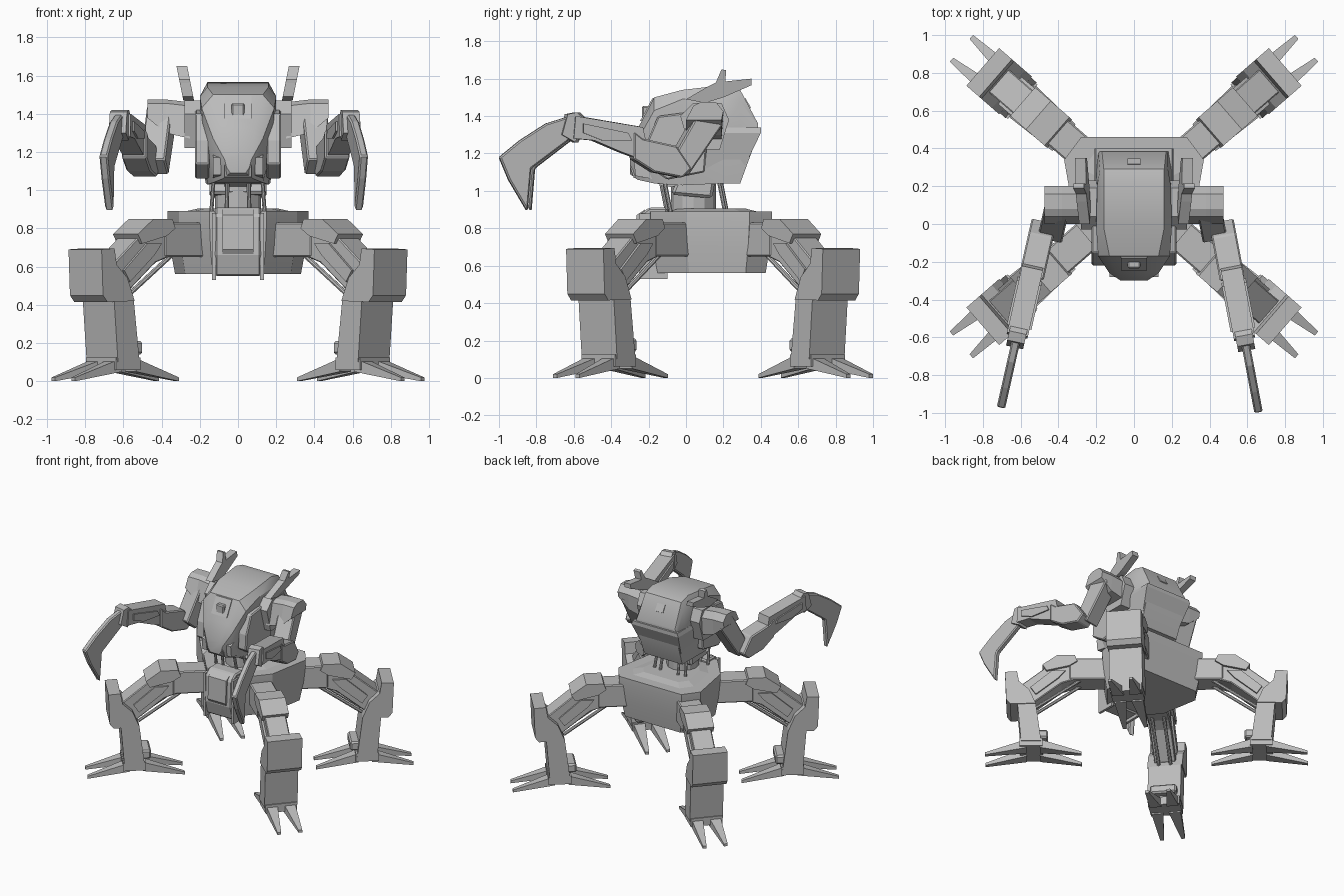
import bpy, bmesh, math
from mathutils import Matrix, Vector

cube = bpy.data.objects.get("Cube")
if cube:
    bpy.data.objects.remove(cube, do_unlink=True)

grey = bpy.data.materials.new("plain grey")
grey.use_nodes = True
COLOUR = (.5, .5, .5, 1)
grey.diffuse_color = COLOUR
grey.node_tree.nodes["Principled BSDF"].inputs["Base Color"].default_value = COLOUR


def frame(origin, along, across):
    """Map (along, across, up) coordinates to the model's space."""
    m = Matrix.Identity(4)
    m.col[0][:3] = along
    m.col[1][:3] = across
    m.col[3][:3] = origin
    return m


# Profiles are drawn as (y, z) and extruded along x by default
SIDE = frame((0, 0, 0), (0, 1, 0), (1, 0, 0))


def skin(name, rings, smooth=False, bevel=0):
    """Join matching rings of points into one closed solid."""
    bm = bmesh.new()
    rows = [[bm.verts.new(p) for p in ring] for ring in rings]
    count = len(rows[0])
    for a, b in zip(rows, rows[1:]):
        for i in range(count):
            j = (i + 1) % count
            bm.faces.new((a[i], a[j], b[j], b[i]))
    bm.faces.new(rows[0])
    bm.faces.new(rows[-1])
    bmesh.ops.recalc_face_normals(bm, faces=bm.faces)
    mesh = bpy.data.meshes.new(name)
    bm.to_mesh(mesh)
    bm.free()
    mesh.materials.append(grey)
    obj = bpy.data.objects.new(name, mesh)
    bpy.context.collection.objects.link(obj)
    if bevel:
        mod = obj.modifiers.new("edge bevel", "BEVEL")
        mod.width = bevel
        mod.segments = 1
    if smooth:
        bpy.ops.object.select_all(action="DESELECT")
        obj.select_set(True)
        bpy.context.view_layer.objects.active = obj
        bpy.ops.object.shade_smooth_by_angle(angle=math.radians(28))
    return obj


def prism(name, profile, v0, v1, space=SIDE, bevel=0):
    rings = [[space @ Vector((u, v, z)) for u, z in profile] for v in (v0, v1)]
    return skin(name, rings, bevel=bevel)


def block(name, u0, u1, v0, v1, z0, z1, space=SIDE, bevel=0):
    return prism(name, [(u0, z0), (u1, z0), (u1, z1), (u0, z1)], v0, v1, space, bevel)


def rod(name, start, end, radius, sides=8):
    start, end = Vector(start), Vector(end)
    turn = (end - start).to_track_quat("Z", "Y")
    circle = [turn @ Vector((radius * math.cos(a), radius * math.sin(a), 0))
              for a in (math.tau * i / sides for i in range(sides))]
    return skin(name, [[p + c for c in circle] for p in (start, end)], smooth=sides > 8)


# Pelvis: a faceted outline stacked at several heights
half = [(.28, .46), (.37, .34), (.31, 0), (.15, -.19)]
outline = half + [(-x, y) for x, y in reversed(half)]


def pelvis_ring(scale, z):
    return [(x * scale, .15 + (y - .15) * scale, z) for x, y in outline]


skin("pelvis", [pelvis_ring(s, z) for s, z in
                ((.89, .56), (.96, .7), (1, .85), (1, .89))], smooth=True)
skin("neck_pedestal", [pelvis_ring(.8, .885), pelvis_ring(.55, .905)])

# Armoured front of the pelvis
prism("pelvis_front", [(-.1, .91), (-.2, .91), (-.25, .87), (-.26, .66),
                       (-.23, .55), (-.1, .55)], -.12, .12, bevel=.01)
prism("pelvis_front_plate", [(-.22, .9), (-.265, .87), (-.275, .69), (-.25, .65)], -.08, .08)
for s in (-1, 1):
    block("pelvis_front_rail", -.25, -.1, s * .115, s * .135, .53, .88)

# Waist and neck
rod("neck_column", (0, .04, .88), (0, .04, 1.08), .12, 12)
prism("neck_collar", [(-.08, .98), (.14, .96), (.16, 1.08), (-.03, 1.1)], -.15, .15, bevel=.015)
for s in (-1, 1):
    for x, y in ((.14, .21), (.08, .22), (.14, -.08), (.06, -.1)):
        rod("neck_cable", (s * x, y, .88), (s * x * .9, y - .04, 1.08), .011)

# Cockpit hull: y, then bottom, waist, shoulder and top as (half width, z)
HULL = [
    (-.3, (.04, 1.09), (.06, 1.12), (.07, 1.16), (.05, 1.19)),
    (-.26, (.08, 1.06), (.11, 1.14), (.13, 1.27), (.09, 1.33)),
    (-.17, (.13, 1.04), (.18, 1.22), (.19, 1.43), (.13, 1.5)),
    (-.02, (.16, 1.03), (.2, 1.28), (.2, 1.49), (.16, 1.54)),
    (.2, (.17, 1.04), (.2, 1.32), (.195, 1.5), (.16, 1.565)),
    (.29, (.17, 1.04), (.2, 1.32), (.18, 1.48), (.16, 1.54)),
    (.385, (.18, 1.3), (.19, 1.32), (.18, 1.345), (.17, 1.36)),
]
skin("cockpit_hull", [[(x, y, z) for x, z in pts] + [(-x, y, z) for x, z in reversed(pts)]
                      for y, *pts in HULL], smooth=True)
skin("rear_hull_wedge", [[(-w, .06, z), (w, .06, z), (w, y, z), (-w, y, z)]
                         for w, y, z in ((.16, .27, 1.04), (.21, .4, 1.31), (.2, .4, 1.34))])

# Sensor housing on the canopy and hatch on the back slope
prism("canopy_sensor", [(-.14, 1.5), (-.18, 1.495), (-.245, 1.375), (-.16, 1.37)], -.07, .07)
block("sensor_lens", -.235, -.15, -.035, .035, 1.385, 1.455, bevel=.008)
prism("rear_hatch", [(.317, 1.497), (.348, 1.444), (.33, 1.43), (.3, 1.48)], -.035, .035)
prism("chin", [(-.2, 1.17), (-.3, 1.13), (-.28, 1.07), (-.08, 1.02), (0, 1.04)], -.07, .07)

for s, side, shoulder_x, splay, reach in ((1, "left", .47, .19, 1), (-1, "right", .485, .22, .975)):
    # Cheek armour, jaw prongs and shoulder mounts beside the hull
    prism(side + "_cheek", [(-.15, 1.4), (-.21, 1.26), (-.22, 1.14), (-.1, 1.06),
                            (.1, 1.1), (.12, 1.35), (0, 1.42)], s * .15, s * .225, bevel=.008)
    prism(side + "_jaw_prong", [(-.2, 1.2), (-.28, 1.17), (-.27, 1.08), (-.16, 1.06)],
          s * .09, s * .13)
    prism(side + "_shoulder_mount", [(-.03, 1.4), (.04, 1.47), (.19, 1.47), (.23, 1.38),
                                     (.18, 1.22), (.02, 1.22)], s * .17, s * .28)

    # Forked fin leaning outwards
    lean = frame((s * .27, 0, 0), (0, 1, 0), (s, 0, 0))
    fin = prism(side + "_forked_fin", [(0, 1.49), (.12, 1.56), (.16, 1.58), (.19, 1.65),
                                       (.215, 1.645), (.21, 1.585), (.35, 1.6), (.35, 1.565),
                                       (.2, 1.5), (.1, 1.47)], -.028, .028, lean)
    for v in fin.data.vertices:
        v.co.x += s * (v.co.z - 1.53) * .2

    # Shoulder, then an arm whose plane splays outwards towards the front
    arm = frame((s * shoulder_x, 0, 0), (-splay * s, reach, 0), (s, splay, 0))
    skin(side + "_shoulder", [[(s * x, y, z) for y, z in (
        (0, low), (.04, high - .02), (.08, high), (.16, high), (.2, high - .05), (.19, low))]
        for x, low, high in ((.25, 1.27, 1.46), (.38, 1.3, 1.475), (.475, 1.38, 1.475))])
    prism(side + "_upper_arm", [(.08, 1.44), (.16, 1.43), (.2, 1.36), (.01, 1.08),
                                (-.08, 1.16)], -.12, .01, arm, bevel=.008)
    prism(side + "_elbow", [(.02, 1.12), (-.03, 1.07), (-.18, 1.1), (-.29, 1.17),
                            (-.29, 1.32), (-.24, 1.28), (-.06, 1.24)], -.07, .06, arm, bevel=.008)
    prism(side + "_forearm", [(-.2, 1.15), (-.24, 1.34), (-.3, 1.35), (-.6, 1.4),
                              (-.61, 1.28), (-.5, 1.27), (-.36, 1.21)], -.055, .055, arm)
    prism(side + "_forearm_plate", [(-.3, 1.27), (-.32, 1.31), (-.56, 1.36), (-.56, 1.31),
                                    (-.46, 1.27)], -.065, .065, arm)
    prism(side + "_wrist", [(-.55, 1.38), (-.59, 1.42), (-.64, 1.41), (-.67, 1.3),
                            (-.6, 1.26)], -.045, .045, arm)
    prism(side + "_claw_blade", [(-.59, 1.41), (-.75, 1.36), (-.89, 1.27), (-1, 1.18),
                                 (-.95, 1.06), (-.85, .89), (-.83, 1.12), (-.63, 1.27)],
          -.022, .022, arm, bevel=.008)

    # Four legs, each drawn in its own slanting plane
    for t, end, y in ((1, "rear", .405), (-1, "front", -.115)):
        tag = f"{end}_{side}_"
        c, n = math.cos(math.radians(41)), math.sin(math.radians(41))
        leg = frame((s * .31, y, 0), (s * c, t * n, 0), (-s * n, t * c, 0))
        block(tag + "hip", -.15, .17, -.085, .085, .65, .83, leg, bevel=.008)
        prism(tag + "hip_cap", [(.11, .8), (.13, .85), (.26, .85), (.37, .77),
                                (.34, .72), (.17, .76)], -.1, .1, leg)
        prism(tag + "thigh", [(.1, .79), (.33, .77), (.54, .6), (.5, .45),
                              (.43, .46), (.23, .62), (.11, .66)], -.08, .08, leg, bevel=.006)
        prism(tag + "thigh_plate", [(.2, .72), (.3, .72), (.46, .58), (.42, .52),
                                    (.25, .66)], -.095, .095, leg)
        for v in (-.045, .045):
            rod(tag + "piston", leg @ Vector((.09, v, .66)), leg @ Vector((.42, v, .43)), .013)
        prism(tag + "shin", [(.38, .1), (.53, .1), (.56, .46), (.44, .46), (.42, .42)],
              -.125, .125, leg)
        prism(tag + "knee_guard", [(.42, .42), (.47, .54), (.545, .61), (.56, .695),
                                   (.65, .69), (.64, .45), (.61, .415)], -.132, .132, leg)
        block(tag + "ankle_block", .33, .42, -.1, .1, .14, .21, leg, bevel=.012)
        block(tag + "foot", .37, .54, -.12, .12, .06, .125, leg)

        # Two toes forward and two back
        for d in (-1, 1):
            for e in (-1, 1):
                rings = []
                for u, mid, w, low, high in ((.44 + d * .05, .065, .045, .05, .12),
                                             (.44 + d * .36, .08, .014, 0, .02)):
                    rings.append([leg @ Vector((u, e * mid + a * w, z)) for a, z in
                                  ((-1, low), (1, low), (1, high), (-1, high))])
                skin(tag + "toe", rings)
